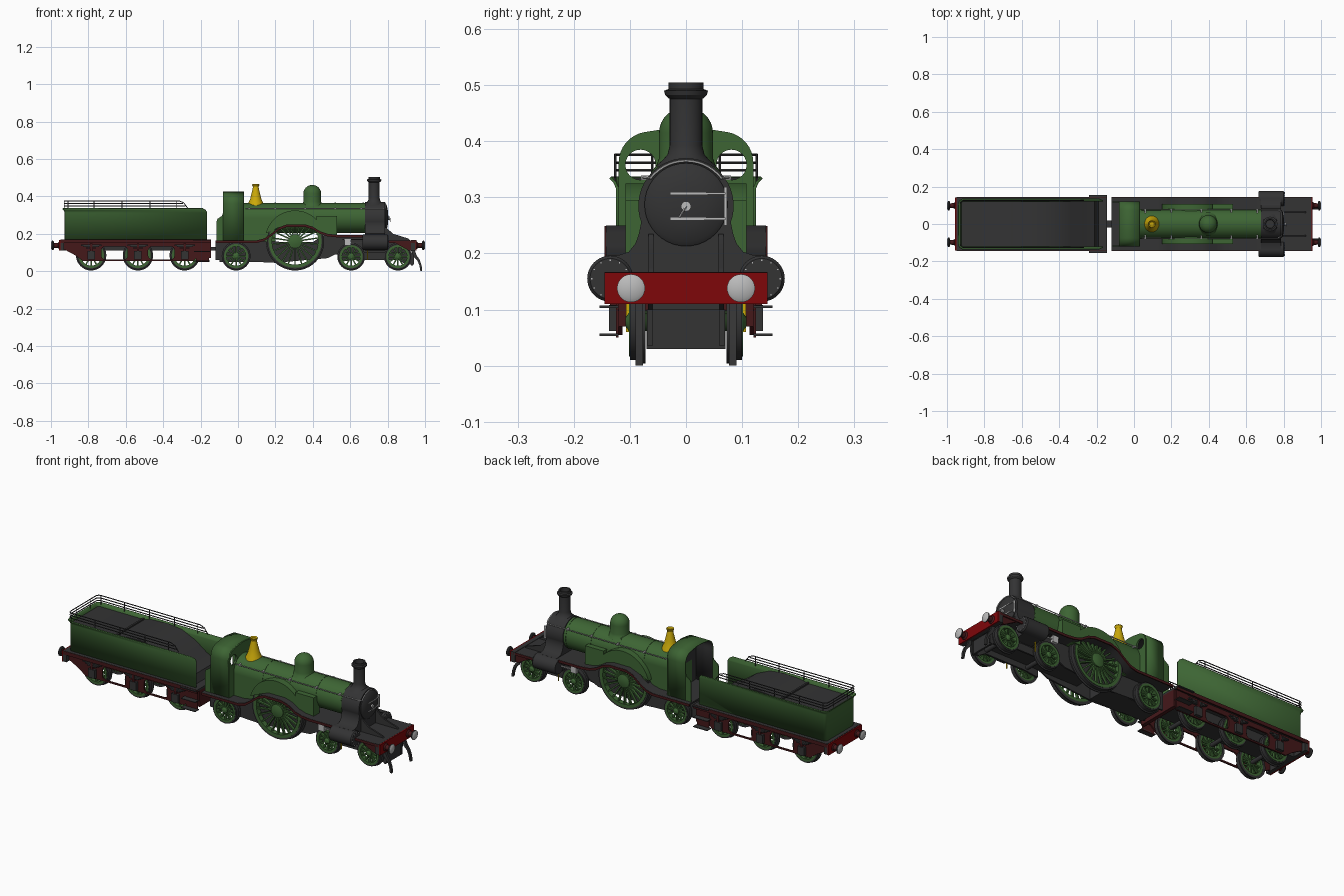
import bpy, bmesh, math
from math import pi, sin, cos
from mathutils import Matrix, Vector

if "Cube" in bpy.data.objects:
    bpy.data.objects.remove(bpy.data.objects["Cube"])

def mat(name, c):
    m = bpy.data.materials.new(name)
    m.diffuse_color = (*c, 1)
    m.use_nodes = True
    m.node_tree.nodes["Principled BSDF"].inputs["Base Color"].default_value = m.diffuse_color
    return m
GREEN = mat("engine green", (.047, .13, .034))
DARK = mat("dark grey", (.033, .033, .034))
MAROON = mat("dark maroon", (.058, .009, .01))
RED = mat("buffer red", (.21, .002, .003))
BRASS = mat("brass", (.6, .4, .003))
STEEL = mat("light steel", (.5, .5, .5))

def finish(name, bm, *mats):
    bmesh.ops.remove_doubles(bm, verts=bm.verts, dist=1e-5)
    bmesh.ops.recalc_face_normals(bm, faces=bm.faces)
    me = bpy.data.meshes.new(name)
    bm.to_mesh(me); bm.free()
    ob = bpy.data.objects.new(name, me)
    bpy.context.collection.objects.link(ob)
    for m in mats: me.materials.append(m)
    return ob

def box(name, x, y, z, m):
    bm = bmesh.new()
    M = Matrix.Translation(((x[0]+x[1])/2, (y[0]+y[1])/2, (z[0]+z[1])/2))
    bmesh.ops.create_cube(bm, size=1, matrix=M @ Matrix.Diagonal((x[1]-x[0], y[1]-y[0], z[1]-z[0], 1)))
    return finish(name, bm, m)

def sbox(name, s, x, y, z, m):          # box on side s, y given as distances from centre
    return box(name, x, sorted((s*y[0], s*y[1])), z, m)

def lathe(name, prof, loc, axis, m, n=40, closed=False):   # prof: (radius, distance along axis)
    bm, rings = bmesh.new(), []
    for r, h in prof:
        ring = []
        for i in range(n):
            a, b = r*cos(2*pi*i/n), r*sin(2*pi*i/n)
            p = {'X': (h, a, b), 'Y': (a, h, b), 'Z': (a, b, h)}[axis]
            ring.append(bm.verts.new(Vector(p) + Vector(loc)))
        rings.append(ring)
    for A, B in zip(rings, rings[1:] + (rings[:1] if closed else [])):
        for i in range(n):
            bm.faces.new((A[i], A[(i+1) % n], B[(i+1) % n], B[i]))
    return finish(name, bm, m)

def curve_mesh(name, cu, m, rot=(0, 0, 0), loc=(0, 0, 0)):
    ob = bpy.data.objects.new(name, cu)
    bpy.context.collection.objects.link(ob)
    ob.rotation_euler, ob.location = rot, loc
    cu.materials.append(m)
    bpy.ops.object.select_all(action='DESELECT')
    ob.select_set(True); bpy.context.view_layer.objects.active = ob
    bpy.ops.object.convert(target='MESH')
    return bpy.context.object

def add_poly(cu, pts, cyc):
    sp = cu.splines.new('POLY')
    sp.points.add(len(pts)-1)
    for p, q in zip(sp.points, pts): p.co = (*q, *([0]*(3-len(q))), 1)
    sp.use_cyclic_u = cyc

def plate(name, outer, plane, a, b, m, holes=()):   # flat shape in XZ or YZ, from a to b along the normal
    cu = bpy.data.curves.new(name, 'CURVE')
    cu.dimensions, cu.fill_mode, cu.extrude = '2D', 'BOTH', abs(b-a)/2
    for p in (outer, *holes): add_poly(cu, p, True)
    mid = (a+b)/2
    return curve_mesh(name, cu, m, (pi/2, 0, 0 if plane == 'XZ' else pi/2), (0, mid, 0) if plane == 'XZ' else (mid, 0, 0))

def tube(name, pts, r, m):
    cu = bpy.data.curves.new(name, 'CURVE')
    cu.dimensions, cu.bevel_depth, cu.bevel_resolution, cu.use_fill_caps = '3D', r, 1, True
    add_poly(cu, pts, False)
    return curve_mesh(name, cu, m)

def arc(cx, cz, r, a0, a1, n=16):
    return [(cx+r*cos(math.radians(a0+(a1-a0)*i/n)), cz+r*sin(math.radians(a0+(a1-a0)*i/n))) for i in range(n+1)]

def wheel(name, x, r, spokes, s):
    c, k = (x, 0, r+.01), r*.035+.006
    lathe(name+"_tyre", [(r, .1*s), (r, .08*s), (r+.006, .077*s), (r+.006, .072*s), (r-k*.8, .072*s), (r-k*.8, .1*s)], c, 'Y', DARK, 48, True)
    lathe(name+"_rim", [(r-k*.8, .102*s), (r-k*.8, .074*s), (r-2.3*k, .074*s), (r-2.3*k, .102*s)], c, 'Y', GREEN, 48, True)
    lathe(name+"_hub", [(0, .108*s), (r*.1, .108*s), (r*.24, .102*s), (r*.24, .07*s), (0, .07*s)], c, 'Y', GREEN, 24)
    bm = bmesh.new()
    for i in range(spokes):
        M = Matrix.Translation((x, .088*s, r+.01)) @ Matrix.Rotation(2*pi*i/spokes, 4, 'Y') @ Matrix.Translation((0, 0, r*.5))
        bmesh.ops.create_cube(bm, size=1, matrix=M @ Matrix.Diagonal((.0075, .014, r*.75, 1)))
    finish(name+"_spokes", bm, GREEN)

# Wheels and axles
WHEELS = [("driving_wheel", .305, .15, 22), ("trailing_wheel", -.01, .071, 12), ("bogie_rear_wheel", .605, .068, 12),
          ("bogie_front_wheel", .855, .068, 12)] + [("tender_wheel_%d" % i, x, .075, 12) for i, x in enumerate((-.785, -.535, -.285))]
for n, x, r, k in WHEELS:
    for s in (-1, 1): wheel(n, x, r, k, s)
    lathe(n+"_axle", [(0, -.1), (.011, -.1), (.011, .1), (0, .1)], (x, 0, r+.01), 'Y', DARK, 16)

# Engine footplate with a hump over the driving wheels
hump = [(-.12, .165), (.1, .165), (.14, .175), (.18, .203), (.22, .235), (.26, .25), (.36, .25), (.4, .238),
        (.44, .213), (.48, .2), (.53, .195), (.68, .195), (.7, .165), (.945, .165)]
low = lambda d: [(x, z-d) for x, z in reversed(hump)]
plate("footplate", hump + low(.008), 'XZ', -.143, .143, DARK)
for s in (-1, 1):
    plate("footplate_valance", [(x, z-.001) for x, z in hump] + low(.014), 'XZ', s*.139, s*.145, MAROON)
    plate("front_valance", [(.82, .16), (.945, .16), (.945, .112), (.91, .112), (.86, .14)], 'XZ', s*.128, s*.139, MAROON)
    plate("main_frame", [(-.12, .155), (-.12, .06), (.2, .045), (.48, .07), (.56, .11), (.945, .11), (.945, .155), (.7, .155),
          (.68, .19), (.45, .19), (.4, .155)], 'XZ', s*.06, s*.068, DARK)
    plate("bogie_frame", [(.54, .05), (.54, .1), (.94, .1), (.94, .035), (.9, .035), (.86, .06), (.62, .06)], 'XZ', s*.06, s*.069, DARK)
    plate("front_frame_gusset", [(.77, .165), (.92, .165), (.91, .175), (.83, .2), (.79, .235), (.77, .235)], 'XZ', s*.058, s*.067, DARK)
    sbox("brass_fitting", s, (.691, .695), (.1, .107), (.06, .112), BRASS)
box("ashpan", (-.1, .22), (-.06, .06), (.05, .16), DARK)
box("underbelly", (.3, .9), (-.06, .06), (.09, .12), DARK)
box("front_scoop", (.925, .935), (-.07, .07), (.03, .1), DARK)
box("front_beam_backing", (.925, .948), (-.145, .145), (.111, .167), DARK)
box("front_buffer_beam", (.948, .955), (-.145, .145), (.11, .1665), RED)

# Boiler, firebox and bands
lathe("boiler", [(.08, .02), (.08, .69)], (0, 0, .285), 'X', GREEN, 48)
box("firebox", (.02, .2), (-.08, .08), (.16, .285), GREEN)
for x in (.2, .36, .52, .67):
    lathe("boiler_band", [(.08, x-.004), (.0815, x-.004), (.0815, x+.004), (.08, x+.004)], (0, 0, .285), 'X', GREEN, 48)
lathe("dome", [(.062, .345), (.052, .358), (.048, .37), (.048, .415)] +
      [(.048*cos(a*pi/16), .415+.046*sin(a*pi/16)) for a in range(1, 9)], (.397, 0, 0), 'Z', GREEN)
lathe("safety_valve_cover", [(.046, .345), (.038, .368), (.03, .385), (.024, .41), (.018, .435), (.015, .45), (.02, .462),
      (.018, .466), (.012, .46), (0, .458)], (.095, 0, 0), 'Z', BRASS)
for s in (-1, 1):
    plate("splasher", arc(.305, .165, .16, 14, 166, 28) + hump[4:8], 'XZ', s*.07, s*.108, GREEN)
    sbox("sandbox", s, (.42, .53), (.06, .108), (.195, .295), GREEN)

# Smokebox, door, cylinders, chimney
half = arc(0, .285, .085, 90, -20, 18) + [(.084, .235), (.09, .218), (.102, .203), (.12, .197), (.14, .196), (.14, .115), (.08, .11)]
plate("smokebox", half + [(-y, z) for y, z in reversed(half[1:])], 'YZ', .68, .785, DARK)
lathe("smokebox_door", [(.074, .78), (.074, .789), (.066, .795), (.035, .802), (0, .804)], (0, 0, .287), 'X', DARK)
for z in (.262, .307):
    box("door_hinge_strap", (.797, .803), (-.028, .07), (z-.002, z+.002), STEEL)
box("door_hinge_pin", (.79, .8), (.068, .073), (.25, .318), STEEL)
lathe("door_handle_boss", [(.009, .8), (.009, .812), (0, .812)], (0, 0, .284), 'X', STEEL, 16)
tube("door_handle", [(.812, 0, .284), (.814, -.012, .264)], .002, STEEL)
for s in (-1, 1):
    lathe("cylinder", [(0, .665), (.038, .665), (.041, .67), (.041, .798), (.036, .804), (0, .804)], (0, s*.135, .155), 'X', DARK)
    for i in range(12):
        y, z = s*.135+.033*cos(i*pi/6), .155+.033*sin(i*pi/6)
        box("cylinder_bolt", (.802, .807), (y-.002, y+.002), (z-.002, z+.002), STEEL)
    sbox("slide_bar_top", s, (.56, .67), (.112, .126), (.168, .173), DARK)
    sbox("crosshead", s, (.57, .605), (.11, .128), (.138, .175), STEEL)
    sbox("piston_rod", s, (.6, .67), (.117, .123), (.15, .156), STEEL)
lathe("chimney", [(.055, .355), (.042, .366), (.033, .376), (.029, .392), (.029, .475), (.037, .482), (.039, .49), (.031, .493),
      (.031, .505), (.024, .505), (.022, .47), (0, .47)], (.728, 0, 0), 'Z', DARK)
# Handrail running along both sides and over the smokebox front
arch = [(.79, y, z) for y, z in arc(0, .285, .08, 142, 38, 14)]
tube("boiler_handrail", [(.04, -.076, .335), (.77, -.076, .335)] + arch + [(.77, .076, .335), (.04, .076, .335)], .0025, STEEL)
for s in (-1, 1):
    for x in (.06, .2, .36, .52, .66):
        sbox("handrail_knob", s, (x-.004, x+.004), (.06, .08), (.331, .339), STEEL)

# Cab: green outside, dark inside
side = [(.12, .165), (.12, .35)] + arc(.065, .362, .055, 0, 80, 8) + [(.03, .423), (0, .425)]
prof = side + [(-y, z) for y, z in reversed(side[:-1])]
bm = bmesh.new()
A, B = [[bm.verts.new((x, *p)) for p in prof] for x in (-.08, .03)]
for i in range(len(prof)-1): bm.faces.new((A[i], A[i+1], B[i+1], B[i]))
cab = finish("cab_shell", bm, GREEN, DARK)
for p in cab.data.polygons:
    if p.normal.dot(p.center - Vector((0, 0, .27))) < 0: p.flip()
sol = cab.modifiers.new("thickness", 'SOLIDIFY')
sol.thickness, sol.offset, sol.material_offset = .005, -1, 1
wins = [arc(s*.081, .358, .027, 0, 345, 23) for s in (-1, 1)]
plate("cab_front", prof, 'YZ', .024, .031, GREEN, wins)
plate("cab_front_lining", [(y*.96, z-.003) for y, z in prof], 'YZ', .02, .0238, DARK, wins)
for s in (-1, 1):
    plate("cab_side_sheet", [(-.08, .165), (-.08, .315), (-.085, .297), (-.098, .288), (-.11, .28), (-.115, .265), (-.115, .165)], 'XZ', s*.115, s*.12, GREEN)

# Tender body: side and rear sheets with a flared top
def upath(front, d):
    q = [(front, -.122-d)] + arc(-.91, -.107, .015+d, 270, 180, 6)
    return q + [(x, -y) for x, y in reversed(q)]
bm = bmesh.new()
rows = [[bm.verts.new((*p, z)) for p in upath(f, d)] for z, d, f in
        ((.168, 0, -.165), (.314, 0, -.165), (.318, .001, -.167), (.327, .005, -.173), (.335, .013, -.188))]
for A, B in zip(rows, rows[1:]):
    for i in range(len(A)-1): bm.faces.new((A[i], A[i+1], B[i+1], B[i]))
body = finish("tender_body", bm, GREEN)
sol = body.modifiers.new("thickness", 'SOLIDIFY'); sol.thickness, sol.offset = .005, 0
plate("tender_tank_and_coal", [(-.922, .17), (-.922, .318), (-.65, .318), (-.6, .33), (-.5, .335), (-.42, .325), (-.34, .29), (-.27, .24),
      (-.21, .21), (-.19, .17)], 'XZ', -.12, .12, DARK)
box("tank_divider", (-.655, -.645), (-.12, .12), (.3, .326), DARK)
# Tender rails
for z, f in ((.348, -.28), (.362, -.295), (.376, -.315)):
    p = upath(f, .004)
    end = lambda q: [] if z < .37 else [(-.29, q[1], .366), (-.268, q[1], .336)]
    tube("tender_rail", end(p[0])[::-1] + [(*q, z) for q in p] + end(p[-1]), .0025, DARK)
for x in (-.91, -.77, -.62, -.47, -.33):
    for s in (-1, 1): tube("rail_post", [(x, s*.126, .325), (x, s*.126, .376)], .0025, DARK)
for y in (-.06, .06): tube("rail_post", [(-.929, y, .325), (-.929, y, .376)], .0025, DARK)

# Tender underframe
box("tender_floor", (-.948, -.145), (-.143, .143), (.158, .17), DARK)
box("tender_front_beam", (-.165, -.145), (-.12, .12), (.07, .16), MAROON)
box("rear_beam_backing", (-.95, -.93), (-.143, .143), (.111, .169), DARK)
box("rear_buffer_beam", (-.957, -.95), (-.143, .143), (.11, .168), RED)
box("tender_tank_bottom", (-.93, -.17), (-.06, .06), (.11, .16), DARK)
def window(x0, x1, z0, z1, c=.02):
    return (arc(x1-c, z1-c, c, 0, 90, 5) + arc(x0+c, z1-c, c, 90, 180, 5) + arc(x0+c, z0+c, c, 180, 270, 5) + arc(x1-c, z0+c, c, 270, 360, 5))
frame = [(-.945, .16), (-.945, .118), (-.92, .112), (-.87, .085), (-.83, .055), (-.24, .055), (-.2, .09), (-.145, .1), (-.145, .16)]
holes = [window(a, b, .063, .132) for a, b in ((-.73, -.59), (-.48, -.34))]
for s in (-1, 1):
    plate("tender_frame", frame, 'XZ', s*.113, s*.121, MAROON, holes)
    sbox("tender_valance", s, (-.948, -.145), (.138, .145), (.15, .169), MAROON)
    for x in (-.785, -.535, -.285):
        sbox("axlebox", s, (x-.02, x+.02), (.12, .137), (.062, .108), DARK)
        for i in range(3):
            sbox("leaf_spring", s, (x-.055+.014*i, x+.055-.014*i), (.121, .133), (.136-.007*i, .142-.007*i), DARK)
        sbox("spring_hanger", s, (x-.006, x+.006), (.121, .135), (.105, .148), MAROON)
    sbox("step_hanger", s, (-.225, -.155), (.12, .125), (.05, .16), MAROON)
    for z in (.055, .105):
        sbox("tender_step", s, (-.235, -.15), (.12, .154), (z-.002, z+.002), DARK)
    sbox("tender_front_board", s, (-.24, -.145), (.14, .155), (.163, .168), DARK)
    # Buffers at both ends, and front guard irons
    for e in (-1, 1):
        lathe("buffer_shank", [(.022, .95*e), (.02, .957*e), (.014, .962*e), (.012, .99*e)], (0, s*.098, .138), 'X', MAROON, 24)
        lathe("buffer_head", [(0, .984*e), (.02, .984*e), (.025, .988*e), (.025, .994*e), (0, .994*e)], (0, s*.098, .138), 'X', DARK, 28)
        lathe("buffer_face", [(.025, .9942*e), (.018, .9985*e), (0, e)], (0, s*.098, .138), 'X', STEEL, 28)
    plate("guard_iron", [(.925, .112), (.945, .112), (.955, .085), (.972, .06), (.982, .03), (.985, .0), (.975, .0), (.97, .03),
          (.96, .055), (.94, .075)], 'XZ', s*.077, s*.09, DARK)
box("drawbar", (-.16, -.1), (-.02, .02), (.11, .13), DARK)

# Smooth the round parts
bpy.ops.object.select_all(action='SELECT')
bpy.context.view_layer.objects.active = cab
bpy.ops.object.shade_smooth_by_angle(angle=math.radians(30))
